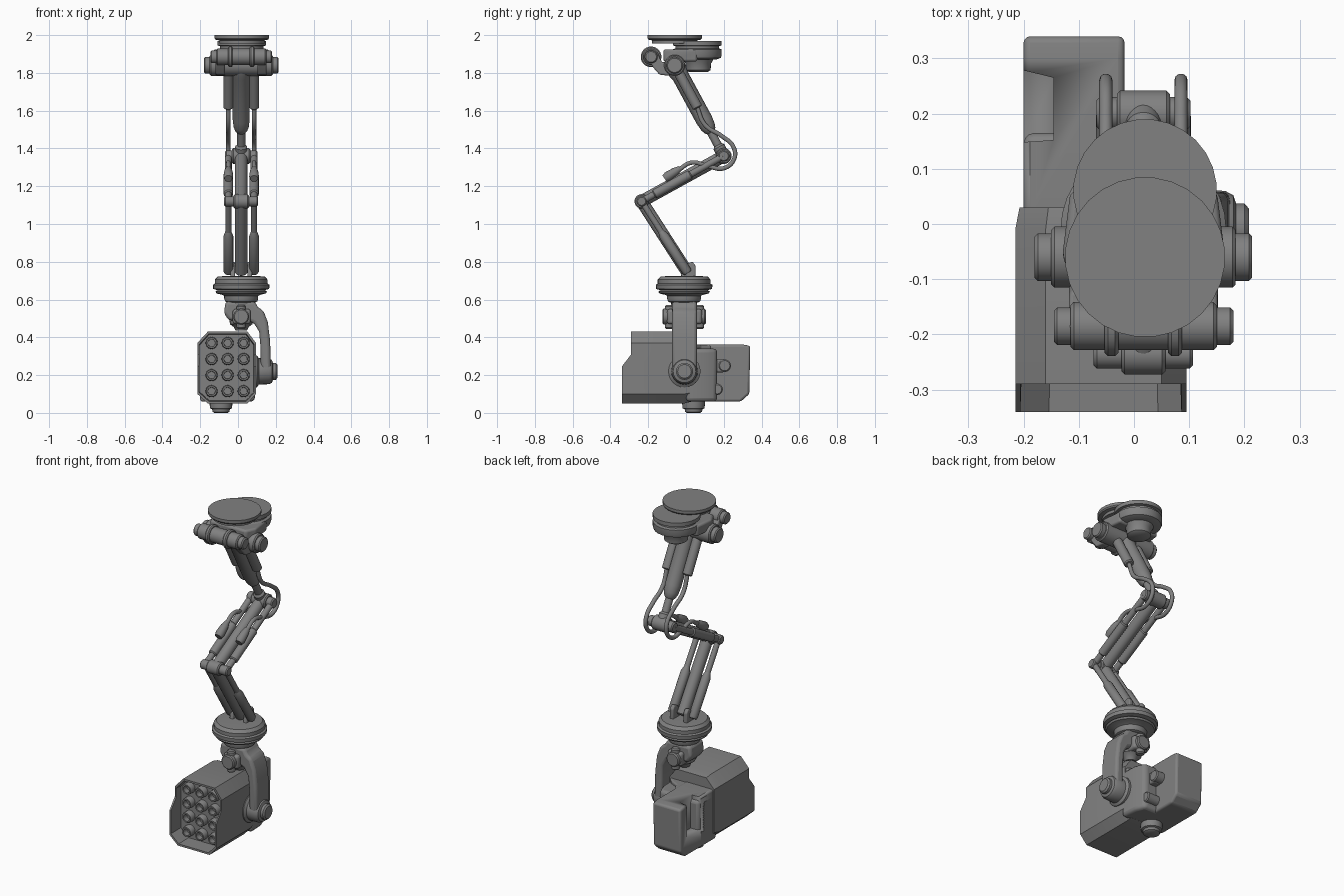
import bpy, bmesh, math
from mathutils import Vector

CX = 0.017  # centre line of the arm
grey = bpy.data.materials.new("mid grey")
grey.diffuse_color = (0.22, 0.22, 0.22, 1)


def finish(name, bm, bevel=0.0, angle=35):
    bmesh.ops.recalc_face_normals(bm, faces=bm.faces)
    me = bpy.data.meshes.new(name)
    bm.to_mesh(me)
    bm.free()
    ob = bpy.data.objects.new(name, me)
    bpy.context.collection.objects.link(ob)
    me.materials.append(grey)
    if bevel:
        m = ob.modifiers.new("bevel", "BEVEL")
        m.width, m.segments, m.limit_method = bevel, 3, "ANGLE"
    bpy.ops.object.select_all(action="DESELECT")
    ob.select_set(True)
    bpy.context.view_layer.objects.active = ob
    bpy.ops.object.shade_smooth_by_angle(angle=math.radians(angle))
    return ob


def loft(name, rings, cap=True, bevel=0.0):
    bm = bmesh.new()
    loops = [[bm.verts.new(p) for p in r] for r in rings]
    for a, b in zip(loops, loops[1:]):
        for i in range(len(a)):
            j = (i + 1) % len(a)
            bm.faces.new((a[i], a[j], b[j], b[i]))
    if cap:
        bm.faces.new(loops[0])
        bm.faces.new(loops[-1])
    return finish(name, bm, bevel)


def lathe(name, origin, axis, profile, n=24):
    """Profile is (distance along axis, radius)."""
    o, d = Vector(origin), Vector(axis).normalized()
    u = d.orthogonal().normalized()
    v = d.cross(u)
    return loft(name, [[o + d * h + (u * math.cos(2 * math.pi * i / n) + v * math.sin(2 * math.pi * i / n)) * r
                        for i in range(n)] for h, r in profile])


def rod(name, p, q, r, n=20, edge=0.006):
    d = Vector(q) - Vector(p)
    L = d.length
    return lathe(name, p, d, [(0, r - edge), (edge, r), (L - edge, r), (L, r - edge)], n)


def prism(name, pts, lo, hi, axis, bevel=0.01):
    """Extrude a 2D outline along x, y or z."""
    def put(a, b, c):
        return {"x": (c, a, b), "y": (a, c, b), "z": (a, b, c)}[axis]
    return loft(name, [[put(a, b, c) for a, b in pts] for c in (lo, hi)], bevel=bevel)


def box(name, x, y, z, bevel=0.01):
    return prism(name, [(x[0], y[0]), (x[1], y[0]), (x[1], y[1]), (x[0], y[1])], z[0], z[1], "z", bevel)


def cable(name, pts, r):
    cu = bpy.data.curves.new(name, "CURVE")
    cu.dimensions, cu.bevel_depth, cu.bevel_resolution, cu.resolution_u = "3D", r, 3, 8
    cu.use_fill_caps = True
    s = cu.splines.new("BEZIER")
    s.bezier_points.add(len(pts) - 1)
    for b, p in zip(s.bezier_points, pts):
        b.co = p
        b.handle_left_type = b.handle_right_type = "AUTO"
    cu.materials.append(grey)
    bpy.context.collection.objects.link(bpy.data.objects.new(name, cu))


# Ceiling mount: top disc, offset turntable and lower hub
lathe("mount_disc", (0.02, -0.06, 0), (0, 0, 1), [(1.955, 0.12), (1.972, 0.12), (1.976, 0.14), (1.983, 0.145), (2.0, 0.145)], 28)
lathe("turntable", (0.02, 0.06, 0), (0, 0, 1), [(1.87, 0.10), (1.88, 0.125), (1.895, 0.13), (1.925, 0.13), (1.93, 0.115),
      (1.942, 0.115), (1.945, 0.13), (1.968, 0.13)], 28)
lathe("turntable_hub", (0.02, 0.065, 0), (0, 0, 1), [(1.805, 0.05), (1.815, 0.065), (1.85, 0.068), (1.88, 0.085)])
prism("head_block", [(-0.10, -0.12), (0.135, -0.12), (0.165, -0.06), (0.15, 0.06), (-0.115, 0.06), (-0.13, -0.06)],
      1.86, 1.925, "z", 0.012)

# Shoulder axles and the links between them
for name, y, z, r, x0, x1 in (("shoulder_axle", -0.06, 1.84, 0.056, -0.15, 0.184),
                              ("front_axle", -0.185, 1.885, 0.044, -0.115, 0.15)):
    rod(name, (x0, y, z), (x1, y, z), r)
    rod(name + "_cap", (x0 - 0.03, y, z), (x1 + 0.03, y, z), r * 0.78)
for s in (-1, 1):
    x = CX + s * 0.11
    prism("shoulder_link", [(-0.215, 1.9), (-0.185, 1.925), (-0.15, 1.895), (-0.125, 1.855), (-0.06, 1.87), (-0.04, 1.82),
          (-0.09, 1.785), (-0.14, 1.79), (-0.175, 1.83)], x - 0.025, x + 0.025, "x", 0.008)
    rod("axle_collar", (CX + s * 0.045, -0.185, 1.885), (CX + s * 0.07, -0.185, 1.885), 0.055)

# Joint positions of the three arm segments
shoulder, elbow = Vector((CX, -0.06, 1.84)), Vector((CX, 0.2, 1.36))
knee, base = Vector((CX, -0.235, 1.12)), Vector((CX, 0.01, 0.74))


def along(a, b, t, dx=0.0, off=0.0):
    d = (b - a).normalized()
    return a.lerp(b, t) + Vector((dx, -d.z * off, d.y * off))


# Upper arm: stepped sleeve plus two side cable housings
L = (elbow - shoulder).length
lathe("upper_arm", shoulder, elbow - shoulder, [(0, 0.05), (0.08 * L, 0.052), (0.12 * L, 0.045), (0.6 * L, 0.045), (0.68 * L, 0.04),
      (0.72 * L, 0.032), (0.74 * L, 0.022), (0.88 * L, 0.022), (0.9 * L, 0.032), (L, 0.032)])
rod("elbow_pin", (CX - 0.085, 0.2, 1.36), (CX + 0.085, 0.2, 1.36), 0.03)
rod("elbow_hub", (CX - 0.048, 0.2, 1.36), (CX + 0.048, 0.2, 1.36), 0.042)
rod("knee_pin", (CX - 0.09, -0.235, 1.12), (CX + 0.09, -0.235, 1.12), 0.027)
rod("knee_hub", (CX - 0.04, -0.235, 1.12), (CX + 0.04, -0.235, 1.12), 0.038)

# Middle and lower centre rods
rod("middle_arm", elbow, knee, 0.033)
rod("lower_arm", knee, base, 0.033)

for s in (-1, 1):
    dx = s * 0.068
    x = CX + dx
    rod("cable_housing", along(shoulder, elbow, 0.05, dx), along(shoulder, elbow, 0.47, dx), 0.027)
    cable("cable", [along(shoulder, elbow, 0.45, dx), (x, 0.1, 1.525), (x, 0.19, 1.465), (x, 0.25, 1.41), (x, 0.255, 1.345),
                    (x, 0.2, 1.295), (x, 0.12, 1.305), (x, 0.03, 1.325), (x, -0.04, 1.285), (x, -0.09, 1.25)], 0.012)
    lathe("cable_plug", (x, -0.03, 1.295), (0, -0.1, -0.065), [(0, 0.014), (0.03, 0.022), (0.08, 0.026), (0.1, 0.02)], 16)
    # Side pistons of the middle arm
    rod("middle_piston", along(elbow, knee, 0.0, dx), along(elbow, knee, 1.0, dx), 0.018)
    rod("middle_sleeve", along(elbow, knee, 0.4, dx), along(elbow, knee, 0.85, dx), 0.025)
    # Side pistons of the lower arm
    rod("lower_piston", along(knee, base, 0.0, dx), along(knee, base, 0.6, dx), 0.016)
    lathe("lower_sleeve", along(knee, base, 0.42, dx), base - knee, [(0, 0.016), (0.03, 0.026), (0.25, 0.026), (0.262, 0.02)], 16)
    # Clevis plates on the base flange
    prism("base_clevis", [(-0.03, 0.7), (-0.02, 0.76), (0.005, 0.79), (0.035, 0.8), (0.05, 0.78), (0.05, 0.7)],
          CX + s * 0.045 - 0.012, CX + s * 0.045 + 0.012, "x", 0.006)

# Lower flange and neck
lathe("base_flange", (CX, -0.01, 0), (0, 0, 1), [(0.585, 0.075), (0.59, 0.085), (0.605, 0.09), (0.62, 0.09), (0.625, 0.1),
      (0.632, 0.13), (0.642, 0.137), (0.65, 0.125), (0.656, 0.148), (0.678, 0.15), (0.684, 0.14), (0.705, 0.14),
      (0.722, 0.125), (0.724, 0.09)], 32)

# Wrist: block, cross pins and the one-sided yoke
lathe("wrist_column", (CX, -0.01, 0), (0, 0, 1), [(0.435, 0.03), (0.455, 0.04), (0.47, 0.06), (0.6, 0.07)])
box("wrist_block", (CX - 0.045, CX + 0.05), (-0.1, 0.085), (0.47, 0.55), 0.015)
for y0, y1 in ((-0.125, -0.05), (0.04, 0.105)):
    rod("wrist_pin", (CX, y0, 0.51), (CX, y1, 0.51), 0.042)
    rod("wrist_lug", (CX, (y0 + y1) / 2, 0.445), (CX, (y0 + y1) / 2, 0.57), 0.024)
prism("yoke_arm", [(-0.065, 0.59), (0.09, 0.59), (0.105, 0.56), (0.135, 0.54), (0.158, 0.48), (0.17, 0.38), (0.175, 0.21), (0.12, 0.21),
      (0.12, 0.34), (0.112, 0.43), (0.085, 0.475), (0.05, 0.49), (-0.05, 0.49), (-0.075, 0.53)], -0.073, 0.058, "y", 0.016)
lathe("yoke_pivot", (0, -0.008, 0.22), (1, 0, 0), [(0.06, 0.085), (0.10, 0.085), (0.11, 0.07), (0.165, 0.068), (0.18, 0.06),
      (0.185, 0.045), (0.2, 0.045), (0.208, 0.036)])

# Launcher pod: chamfered shell with a stepped front and a recessed face
outline = [(-0.16, 0.05), (0.05, 0.05), (0.095, 0.1), (0.095, 0.245), (0.095, 0.31), (0.095, 0.37), (0.05, 0.43),
           (-0.16, 0.43), (-0.215, 0.37), (-0.215, 0.31), (-0.215, 0.245), (-0.215, 0.1)]


def ring(y, k=1.0):
    return [(-0.06 + (x + 0.06) * k, y if y is not None else (-0.29 if z > 0.3 else -0.34), 0.24 + (z - 0.24) * k)
            for x, z in outline]


front = ring(None)
inner = [(p[0], f[1], p[2]) for p, f in zip(ring(0, 0.94), front)]
loft("pod_shell", [ring(-0.25, 0.92), inner, front, ring(-0.01), ring(0.03, 0.95)])

# Three columns by four rows of hollow tubes
for x in (-0.14, -0.055, 0.03):
    for z in (0.115, 0.2, 0.285, 0.37):
        lathe("launch_tube", (x, -0.24, z), (0, -1, 0), [(0, 0.032), (0.04, 0.032), (0.047, 0.028), (0.047, 0.02), (0.015, 0.019)], 16)

# Rear housing and tail with a notched left side
prism("rear_housing", [(-0.2, 0), (0.09, 0), (0.085, 0.1), (0.06, 0.165), (-0.2, 0.165)], 0.06, 0.34, "z", 0.02)
tail = prism("tail", [(0.0, 0.06), (0.29, 0.06), (0.335, 0.1), (0.34, 0.355), (0.3, 0.362), (0.0, 0.362)],
             -0.2, -0.017, "x", 0.012)
prism("tail_fillet", [(-0.1, 0.02), (0.09, 0.02), (0.06, 0.055), (0.01, 0.08), (-0.015, 0.13), (-0.1, 0.14)],
      0.1, 0.358, "z", 0.008)
notch = prism("notch_cutter", [(-0.25, 0.145), (-0.146, 0.152), (-0.146, 0.265), (-0.25, 0.29)], 0.17, 0.45, "z", 0)
notch.hide_render = True
notch.hide_set(True)
cut = tail.modifiers.new("notch", "BOOLEAN")
cut.object, cut.operation, cut.solver = notch, "DIFFERENCE", "EXACT"
bpy.context.view_layer.objects.active = tail
for m in [m.name for m in tail.modifiers]:
    bpy.ops.object.modifier_apply(modifier=m)
bpy.data.objects.remove(notch)

# Knobs on the housing
rod("side_knob_upper", (-0.05, 0.205, 0.25), (0.035, 0.205, 0.25), 0.033)
box("side_knob_block", (-0.05, 0.03), (0.15, 0.205), (0.215, 0.285))
rod("side_knob_lower", (-0.05, 0.165, 0.125), (0.06, 0.165, 0.125), 0.03)
lathe("bottom_knob", (-0.09, 0.04, 0), (0, 0, 1), [(0.0, 0.035), (0.006, 0.045), (0.02, 0.047), (0.024, 0.058), (0.045, 0.06), (0.07, 0.06)])
